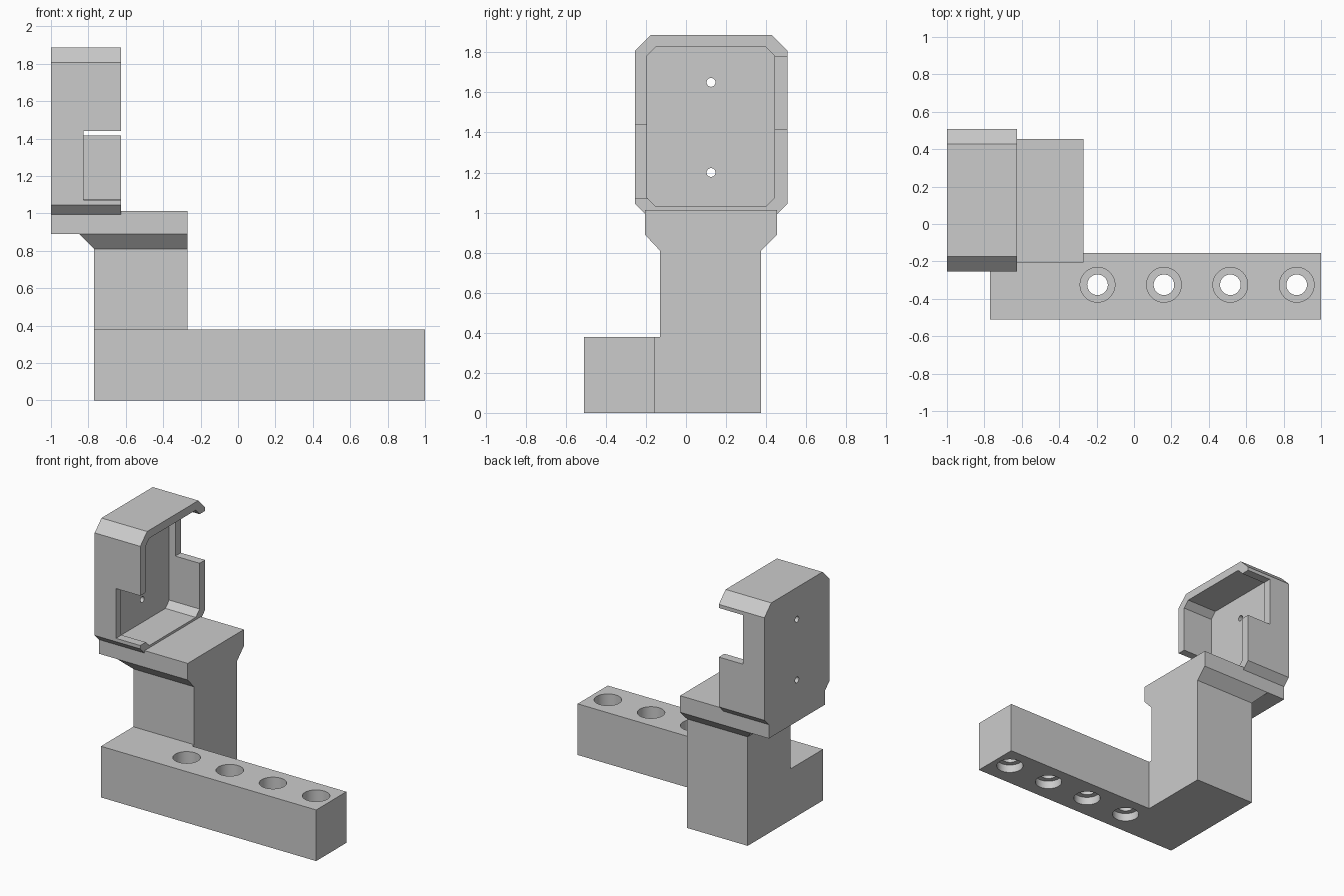
import bpy, bmesh, math

if "Cube" in bpy.data.objects:
    bpy.data.objects.remove(bpy.data.objects["Cube"])


def loft(name, rings):
    """Closed solid skinned through rings with equal point counts."""
    bm = bmesh.new()
    loops = [[bm.verts.new(p) for p in r] for r in rings]
    n = len(loops[0])
    for a, b in zip(loops, loops[1:]):
        for i in range(n):
            j = (i + 1) % n
            bm.faces.new((a[i], a[j], b[j], b[i]))
    bm.faces.new(loops[0][::-1])
    bm.faces.new(loops[-1])
    bmesh.ops.recalc_face_normals(bm, faces=bm.faces[:])
    me = bpy.data.meshes.new(name)
    bm.to_mesh(me)
    bm.free()
    ob = bpy.data.objects.new(name, me)
    bpy.context.collection.objects.link(ob)
    return ob


def rect(x0, x1, y0, y1, z):
    return [(x0, y0, z), (x1, y0, z), (x1, y1, z), (x0, y1, z)]


def box(name, x0, x1, y0, y1, z0, z1):
    return loft(name, [rect(x0, x1, y0, y1, z) for z in (z0, z1)])


def octagon(y0, y1, z0, z1, c, x):
    return [(x, y0 + c, z0), (x, y1 - c, z0), (x, y1, z0 + c), (x, y1, z1 - c),
            (x, y1 - c, z1), (x, y0 + c, z1), (x, y0, z1 - c), (x, y0, z0 + c)]


def disc(cx, cy, r, z, n=48):
    return [(cx + r * math.cos(2 * math.pi * i / n),
             cy + r * math.sin(2 * math.pi * i / n), z) for i in range(n)]


def combine(target, tools, operation):
    for t in tools:
        t.hide_render = True
        m = target.modifiers.new(operation, 'BOOLEAN')
        m.operation, m.object, m.solver = operation, t, 'EXACT'
        bpy.context.view_layer.objects.active = target
        bpy.ops.object.modifier_apply(modifier=m.name)
        bpy.data.objects.remove(t)


# Foot: long bar with the block under the column, an L in plan
plan = [(-.77, -.51), (1, -.51), (1, -.155), (-.27, -.155), (-.27, .375), (-.77, .375)]
bracket = loft("bracket", [[(x, y, z) for x, y in plan] for z in (0, .38)])

# Four counterbored screw holes, recessed from both faces
R, r = .093, .055
profile = [(R, -.05), (R, .06), (r, .06), (r, .2), (R, .2), (R, .43)]
combine(bracket, [loft("screw_hole", [disc(-.195 + .355 * i, -.325, q, z) for q, z in profile])
                  for i in range(4)], 'DIFFERENCE')

# Column flaring out into the shelf
column = loft("column", [rect(-.77, -.27, -.13, .375, .3), rect(-.77, -.27, -.13, .375, .81),
                         rect(-.85, -.27, -.205, .455, .89), rect(-.85, -.27, -.205, .455, .95)])
shelf = box("shelf", -1, -.27, -.205, .455, .89, 1.013)

# Chamfered holder: cavity, staggered side notches, two pin holes in the back
holder = loft("holder", [octagon(-.255, .507, .965, 1.887, .08, x) for x in (-1, -.625)])
cuts = [loft("cavity", [octagon(-.195, .442, 1.03, 1.827, .045, x) for x in (-.875, -.5)]),
        box("front_notch", -.825, -.5, -.4, -.1, 1.07, 1.44),
        box("back_notch", -.825, -.5, .35, .6, 1.415, 1.78)]
for z in (1.2, 1.65):
    cuts.append(loft("pin_hole", [[(x, a, b) for a, b, _ in disc(.125, z, .022, 0, 24)]
                                  for x in (-1.1, -.8)]))
combine(holder, cuts, 'DIFFERENCE')

# Fuse into one printed piece
combine(bracket, [column, shelf, holder], 'UNION')
bpy.context.view_layer.objects.active = bracket
bracket.select_set(True)
bpy.ops.object.shade_smooth_by_angle(angle=math.radians(25))
